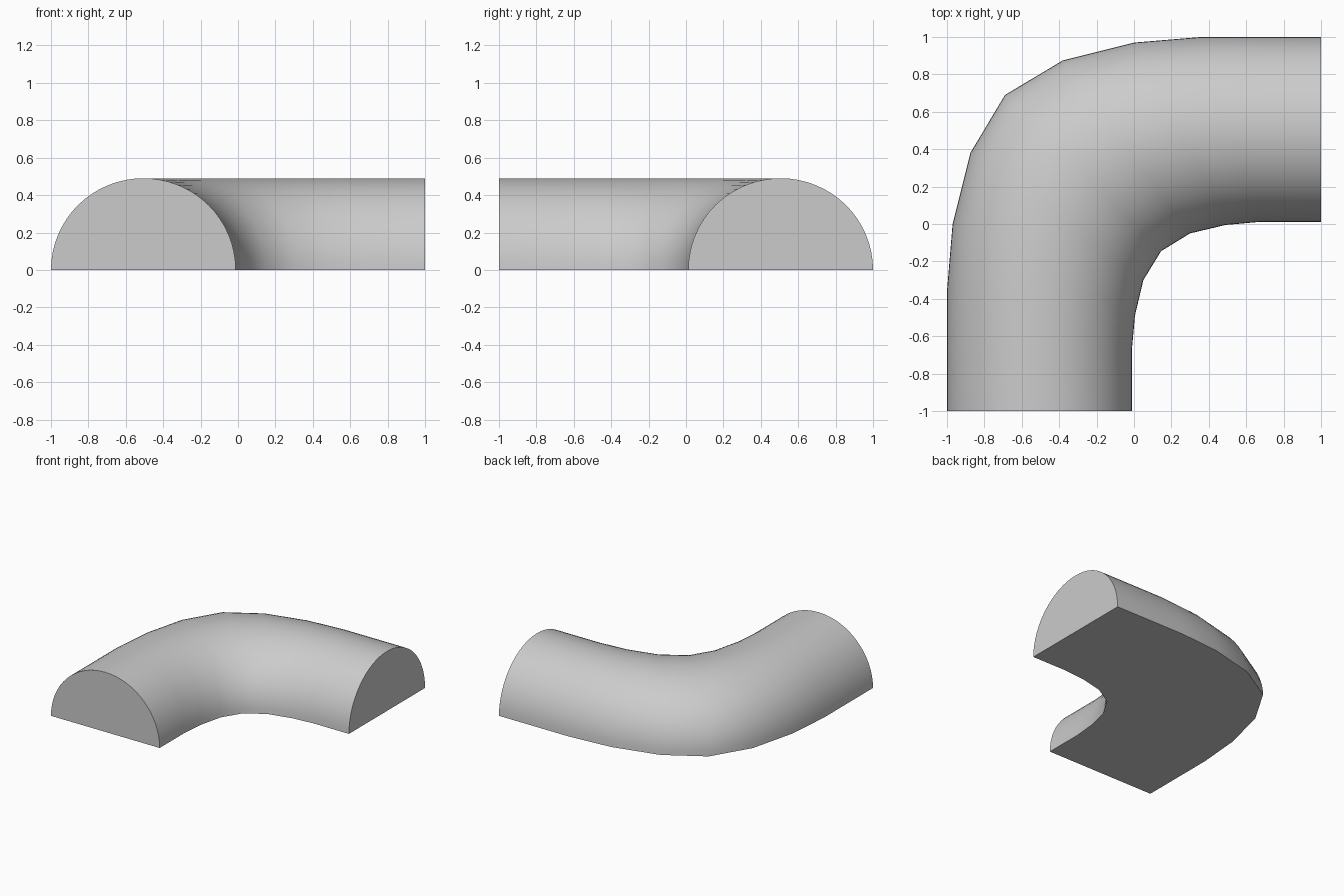
import bpy, bmesh, math
from mathutils import Vector

if "Cube" in bpy.data.objects:
    bpy.data.objects.remove(bpy.data.objects["Cube"])

# Outer and inner edges of the bend, from the front end to the corner
outer = [(-1, -1), (-1, -0.36), (-0.97, 0), (-0.875, 0.38), (-0.69, 0.69)]
inner = [(-0.012, -1), (-0.012, -0.68), (0.005, -0.49), (0.05, -0.30), (0.145, -0.145)]


def mirrored(points):
    """Complete the path by mirroring across the diagonal y = -x."""
    return points + [(-y, -x) for x, y in reversed(points[:-1])]


HEIGHT, SEGMENTS = 0.49, 32
bm = bmesh.new()

# Half-round cross-sections along the bend
rings = []
for a, b in zip(mirrored(outer), mirrored(inner)):
    a, b = Vector((*a, 0)), Vector((*b, 0))
    mid, half = (a + b) / 2, (a - b) / 2
    ring = []
    for i in range(SEGMENTS + 1):
        t = math.pi * i / SEGMENTS
        ring.append(bm.verts.new(mid + half * math.cos(t) + Vector((0, 0, HEIGHT * math.sin(t)))))
    rings.append(ring)

# Curved skin and flat underside
for r, s in zip(rings, rings[1:]):
    for i in range(SEGMENTS):
        bm.faces.new((r[i], r[i + 1], s[i + 1], s[i]))
    bm.faces.new((r[0], s[0], s[-1], r[-1]))

# Flat ends
bm.faces.new(rings[0])
bm.faces.new(rings[-1])
bmesh.ops.recalc_face_normals(bm, faces=bm.faces)

mesh = bpy.data.meshes.new("half_round_bend")
bm.to_mesh(mesh)
bm.free()
bend = bpy.data.objects.new("half_round_bend", mesh)
bpy.context.collection.objects.link(bend)
bpy.context.view_layer.objects.active = bend
bend.select_set(True)
bpy.ops.object.shade_smooth_by_angle(angle=math.radians(40))
